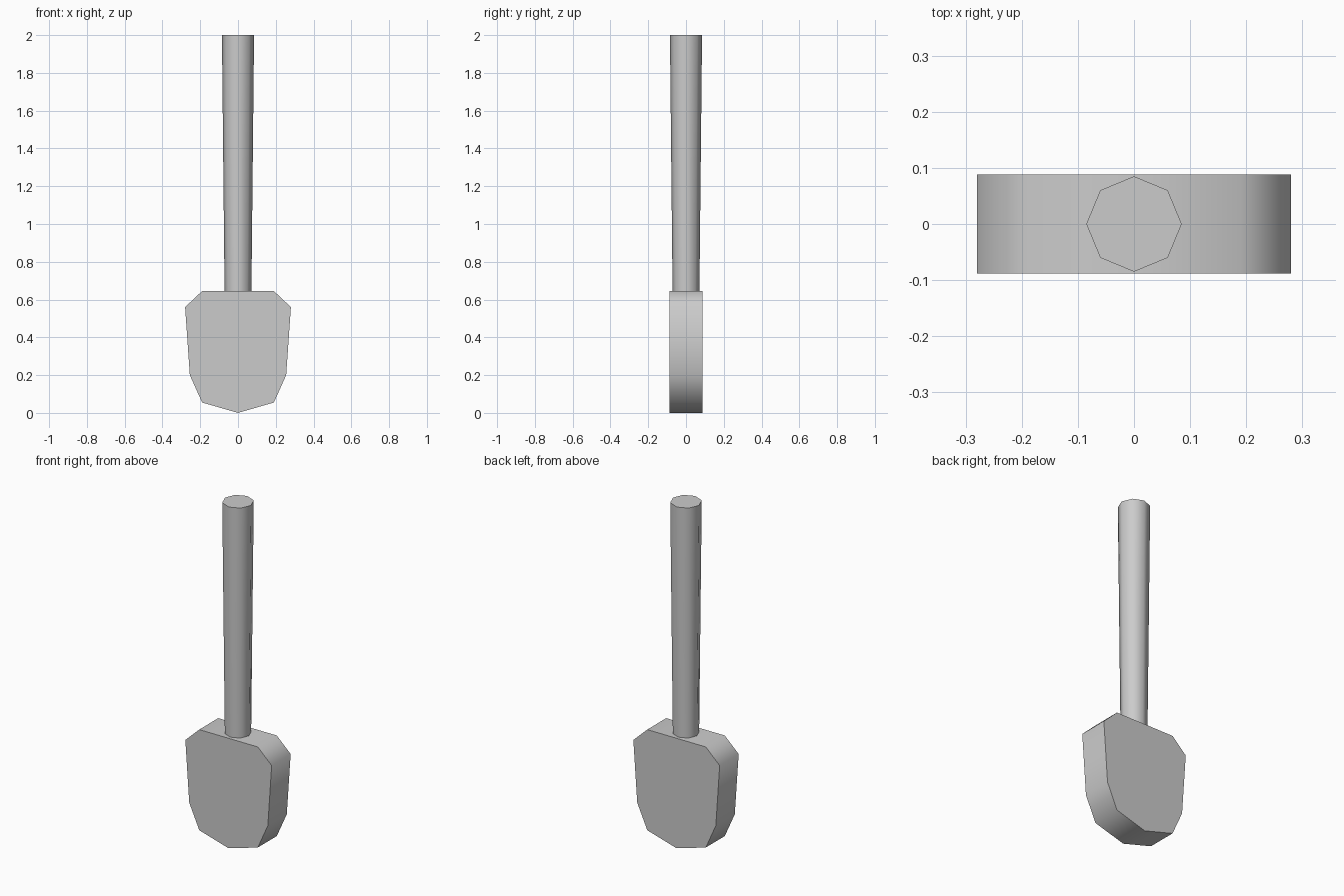
import bpy, bmesh, math
from mathutils import Matrix

if "Cube" in bpy.data.objects:
    bpy.data.objects.remove(bpy.data.objects["Cube"])


def finish(bm, name):
    bmesh.ops.recalc_face_normals(bm, faces=bm.faces[:])
    mesh = bpy.data.meshes.new(name)
    bm.to_mesh(mesh)
    bm.free()
    obj = bpy.data.objects.new(name, mesh)
    bpy.context.collection.objects.link(obj)
    bpy.ops.object.select_all(action='DESELECT')
    obj.select_set(True)
    bpy.context.view_layer.objects.active = obj
    bpy.ops.object.shade_smooth_by_angle(angle=math.radians(60))
    return obj


# Blade: mirrored half profile extruded through its thickness
HALF_THICK = 0.088
half = [(0.19, 0.055), (0.255, 0.2), (0.28, 0.56), (0.19, 0.645)]
outline = [(0, 0)] + half + [(-x, z) for x, z in reversed(half)]
bm = bmesh.new()
face = bm.faces.new([bm.verts.new((x, -HALF_THICK, z)) for x, z in outline])
ext = bmesh.ops.extrude_face_region(bm, geom=[face], use_keep_orig=True)
moved = [v for v in ext["geom"] if isinstance(v, bmesh.types.BMVert)]
bmesh.ops.translate(bm, verts=moved, vec=(0, 2 * HALF_THICK, 0))
finish(bm, "blade")

# Handle: eight-sided shaft widening slightly towards the top
BOTTOM, TOP = 0.64, 2.0
bm = bmesh.new()
bmesh.ops.create_cone(bm, cap_ends=True, segments=8, radius1=0.071, radius2=0.085,
                      depth=TOP - BOTTOM,
                      matrix=Matrix.Translation((0, 0, (TOP + BOTTOM) / 2)))
finish(bm, "handle")
